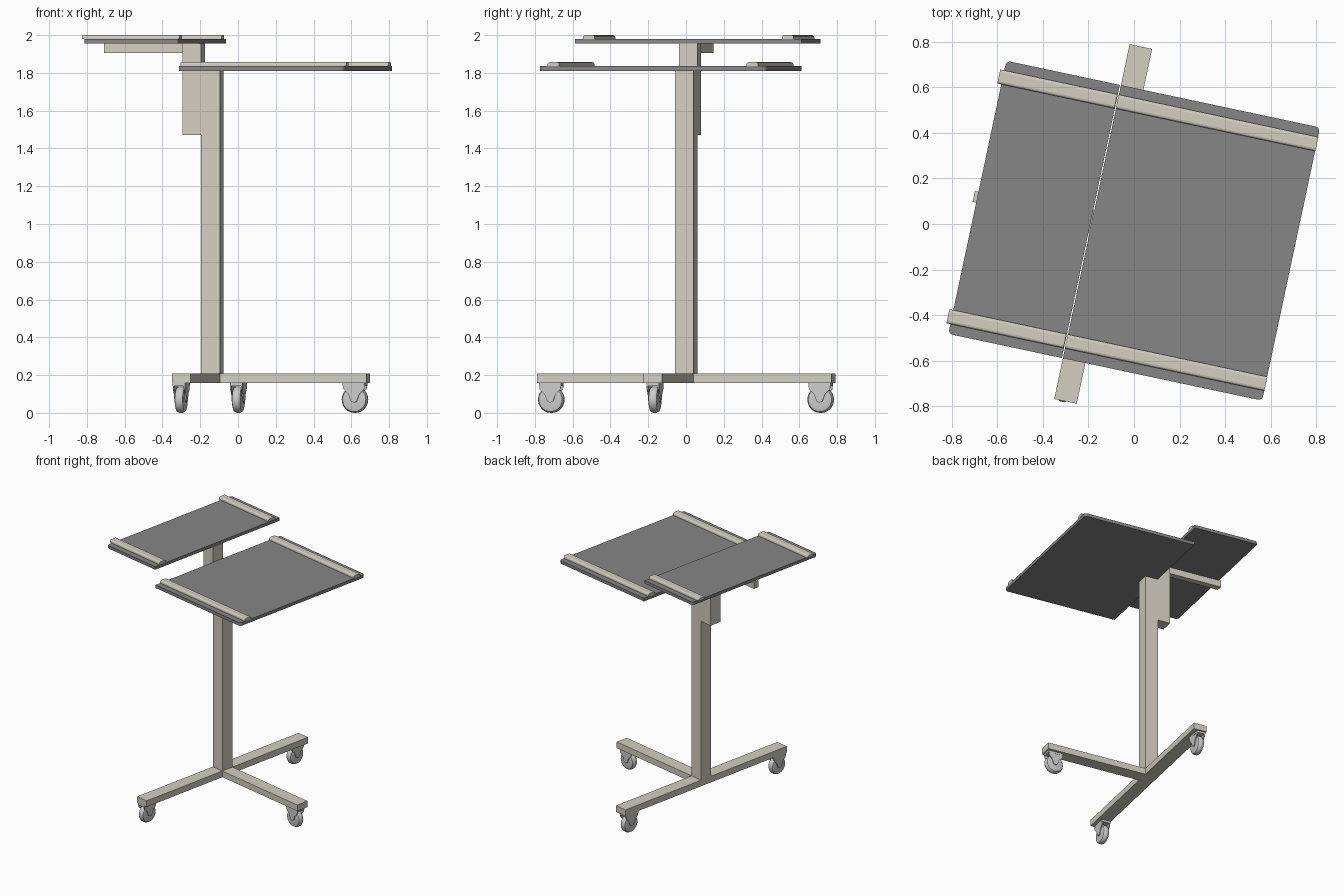
import bpy, bmesh, math
from mathutils import Matrix

if "Cube" in bpy.data.objects:
    bpy.data.objects.remove(bpy.data.objects["Cube"])

TURN = Matrix.Rotation(math.radians(-12), 4, 'Z')   # whole stand is turned about z
CV = -0.028                                         # centre line of the stand


def material(name, rgb):
    m = bpy.data.materials.new(name)
    m.diffuse_color = (*rgb, 1)
    m.use_nodes = True
    m.node_tree.nodes["Principled BSDF"].inputs["Base Color"].default_value = m.diffuse_color
    return m


CREAM = material("cream_paint", (0.66, 0.62, 0.53))
DARK = material("grey_board", (0.24, 0.24, 0.24))


def finish(name, bm, mat=None, local=None, smooth=False):
    bmesh.ops.recalc_face_normals(bm, faces=bm.faces)
    me = bpy.data.meshes.new(name)
    bm.to_mesh(me)
    bm.free()
    ob = bpy.data.objects.new(name, me)
    bpy.context.collection.objects.link(ob)
    ob.matrix_world = TURN @ (local or Matrix())
    if mat:
        me.materials.append(mat)
    if smooth:
        bpy.ops.object.select_all(action='DESELECT')
        ob.select_set(True)
        bpy.context.view_layer.objects.active = ob
        bpy.ops.object.shade_smooth_by_angle(angle=math.radians(35))
    return ob


def box_bm(x0, x1, y0, y1, z0, z1):
    bm = bmesh.new()
    bmesh.ops.create_cube(bm, size=1)
    for v in bm.verts:
        v.co = (x1 if v.co.x > 0 else x0, y1 if v.co.y > 0 else y0, z1 if v.co.z > 0 else z0)
    return bm


def box(name, *dims, mat=CREAM):
    return finish(name, box_bm(*dims), mat)


def board(name, x0, x1, z0, z1, round_x):
    # flat board whose two outer corners are rounded
    bm = box_bm(x0, x1, CV - 0.614, CV + 0.613, z0, z1)
    edges = [e for e in bm.edges if all(abs(v.co.x - round_x) < 1e-5 for v in e.verts)
             and abs(e.verts[0].co.z - e.verts[1].co.z) > 0.01]
    bmesh.ops.bevel(bm, geom=edges, offset=0.02, segments=4, affect='EDGES', profile=0.5)
    return finish(name, bm, DARK)


def rail(name, x0, x1, side, z0):
    # rail with softened long top edges
    ys = sorted((CV + side * 0.507, CV + side * 0.57))
    bm = box_bm(x0, x1, *ys, z0, z0 + 0.021)
    edges = [e for e in bm.edges if all(v.co.z > z0 + 0.01 for v in e.verts)
             and abs(e.verts[0].co.x - e.verts[1].co.x) > 0.1]
    bmesh.ops.bevel(bm, geom=edges, offset=0.012, segments=3, affect='EDGES', profile=0.5)
    return finish(name, bm, CREAM)


def extrude_profile(pts, y0, y1):
    bm = bmesh.new()
    f = bm.faces.new([bm.verts.new((x, y0, z)) for x, z in pts])
    r = bmesh.ops.extrude_face_region(bm, geom=[f])
    for v in r['geom']:
        if isinstance(v, bmesh.types.BMVert):
            v.co.y = y1
    return bm


def caster(name, x, y, angle):
    place = Matrix.Translation((x, y, 0)) @ Matrix.Rotation(angle, 4, 'Z')
    # wheel: lathed tyre section around the axle
    bm = bmesh.new()
    prof = [(0, -0.022), (0.05, -0.025), (0.063, -0.021), (0.07, -0.009),
            (0.07, 0.009), (0.063, 0.021), (0.05, 0.025), (0, 0.022)]
    vs = [bm.verts.new((r, w, 0.07)) for r, w in prof]
    es = [bm.edges.new(p) for p in zip(vs, vs[1:])]
    bmesh.ops.spin(bm, geom=vs + es, cent=(0, 0, 0.07), axis=(0, 1, 0),
                   angle=math.tau, steps=28)
    bmesh.ops.remove_doubles(bm, verts=bm.verts, dist=1e-5)
    finish(name + "_wheel", bm, None, place, True)
    # mounting plate
    finish(name + "_plate", box_bm(-0.06, 0.06, -0.034, 0.034, 0.143, 0.161), None, place)
    # tapered fork cheeks
    cheek = [(-0.06, 0.15), (-0.056, 0.125), (-0.03, 0.10), (-0.016, 0.062), (0, 0.054),
             (0.016, 0.062), (0.03, 0.10), (0.056, 0.125), (0.06, 0.15)]
    for s, tag in ((-1, "a"), (1, "b")):
        finish(f"{name}_fork_{tag}", extrude_profile(cheek, s * 0.026, s * 0.033), None, place)


# base beams
box("base_cross_beam", -0.183, -0.082, CV - 0.797, CV + 0.797, 0.159, 0.208)
box("base_front_beam", -0.082, 0.711, CV - 0.05, CV + 0.05, 0.159, 0.208)

# column, upper bracket and its arm
box("column", -0.183, -0.082, CV - 0.05, CV + 0.05, 0.208, 1.811)
box("upper_bracket", -0.283, -0.183, CV - 0.05, CV + 0.05, 1.472, 1.956)
box("upper_arm", -0.714, -0.283, CV - 0.024, CV + 0.024, 1.904, 1.956)

# two boards with their rails
board("main_board", -0.183, 0.712, 1.811, 1.836, 0.712)
board("upper_board", -0.698, -0.188, 1.955, 1.979, -0.698)
for side, tag in ((-1, "near"), (1, "far")):
    rail(f"main_rail_{tag}", -0.184, 0.713, side, 1.836)
    rail(f"upper_rail_{tag}", -0.716, -0.190, side, 1.979)

# casters at the beam ends
caster("front_caster", 0.640, CV - 0.004, 0)
caster("near_caster", -0.146, CV - 0.732, math.pi / 2)
caster("far_caster", -0.146, CV + 0.726, math.pi / 2)
